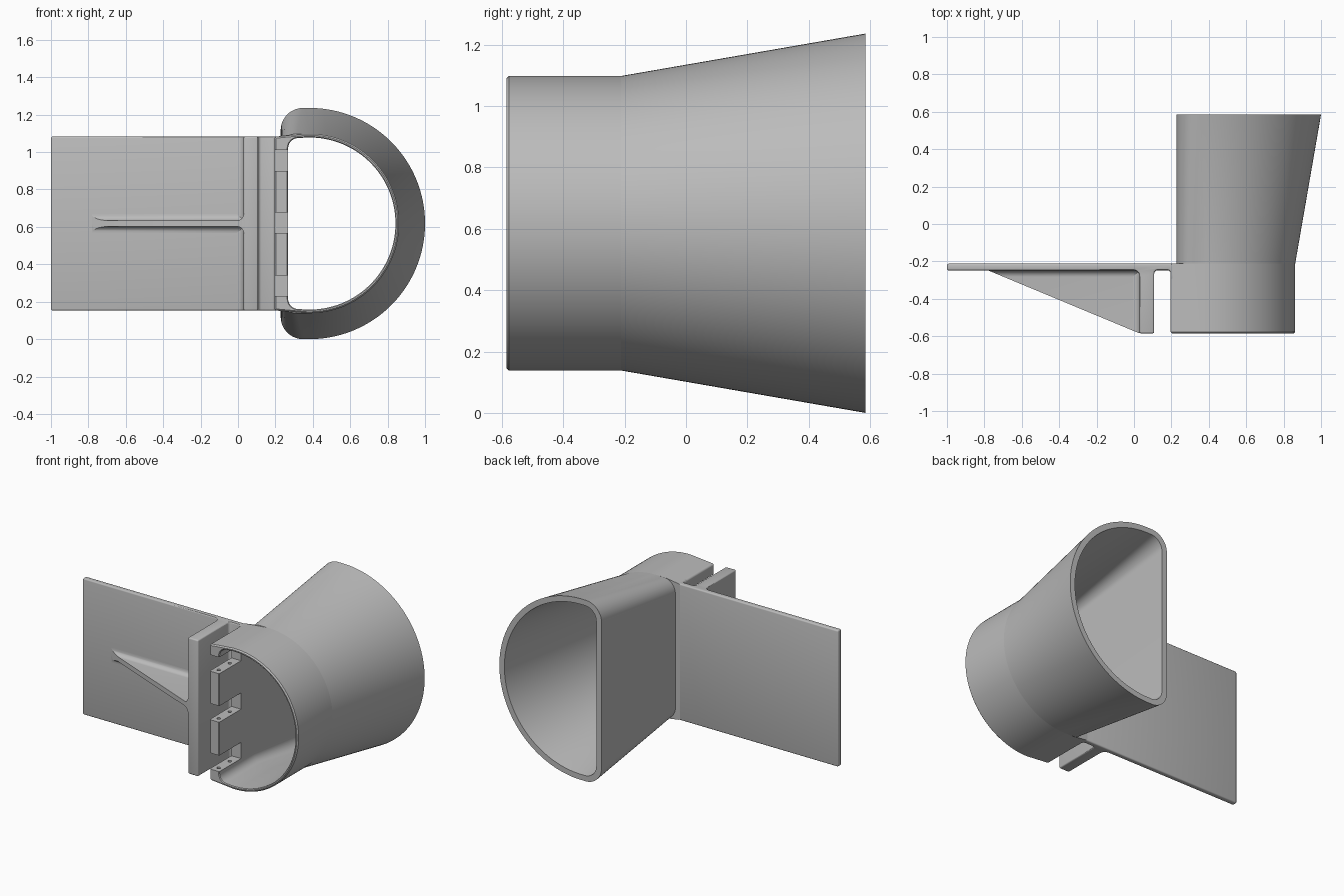
import bpy, bmesh, math
from mathutils import Vector

if "Cube" in bpy.data.objects:
    bpy.data.objects.remove(bpy.data.objects["Cube"])

ZC = 0.618          # height of the tube axis
FRONT, MID, BACK = -0.585, -0.212, 0.585

grey = bpy.data.materials.new("grey plastic")
grey.diffuse_color = (0.5, 0.5, 0.5, 1)
grey.use_nodes = True
grey.node_tree.nodes["Principled BSDF"].inputs["Base Color"].default_value = grey.diffuse_color


def make(name, bm):
    bmesh.ops.recalc_face_normals(bm, faces=bm.faces)
    me = bpy.data.meshes.new(name)
    bm.to_mesh(me)
    bm.free()
    ob = bpy.data.objects.new(name, me)
    bpy.context.collection.objects.link(ob)
    me.materials.append(grey)
    return ob


def apply_mod(ob, kind, **settings):
    mod = ob.modifiers.new(kind.lower(), kind)
    for key, value in settings.items():
        setattr(mod, key, value)
    bpy.context.view_layer.objects.active = ob
    bpy.ops.object.modifier_apply(modifier=mod.name)


def arc(cx, cy, r, a0, a1, n):
    return [(cx + r * math.cos(math.radians(a0 + (a1 - a0) * i / n)),
             cy + r * math.sin(math.radians(a0 + (a1 - a0) * i / n))) for i in range(n + 1)]


def rounded_d(y, x0, radius, half, r):
    """D section: big arc to the right, flat wall at x0 with rounded corners."""
    top = arc(0.382, 0, radius, 0, 92, 40) + arc(x0 + r, half - r, r, 92, 180, 10)
    pts = top + [(x, -z) for x, z in reversed(top[1:])]
    return [Vector((x, y, ZC + z)) for x, z in pts]


def prism(bm, pts, to3d, a, b):
    """Extrude a 2D outline between a and b; to3d maps (u, v, w) to space."""
    lo = [bm.verts.new(to3d(u, v, a)) for u, v in pts]
    hi = [bm.verts.new(to3d(u, v, b)) for u, v in pts]
    bm.faces.new(lo)
    bm.faces.new(hi)
    for i in range(len(pts)):
        j = (i + 1) % len(pts)
        bm.faces.new((lo[i], lo[j], hi[j], hi[i]))


# Tube: straight collar in front, flared funnel behind, open at both ends
rings = [
    rounded_d(FRONT, 0.203, 0.472, 0.457, 0.006),
    rounded_d(FRONT + 0.008, 0.195, 0.48, 0.465, 0.014),
    rounded_d(MID, 0.195, 0.48, 0.465, 0.014),
    rounded_d(MID + 0.001, 0.228, 0.48, 0.48, 0.09),
    rounded_d(BACK, 0.228, 0.618, 0.618, 0.12),
    rounded_d(BACK, 0.268, 0.58, 0.58, 0.085),
    rounded_d(MID, 0.268, 0.46, 0.457, 0.055),
    rounded_d(FRONT + 0.005, 0.268, 0.46, 0.457, 0.055),
    rounded_d(FRONT, 0.263, 0.465, 0.462, 0.06),
]
bm = bmesh.new()
loops = [[bm.verts.new(p) for p in ring] for ring in rings]
count = len(rings[0])
for k, loop in enumerate(loops):
    nxt = loops[(k + 1) % len(loops)]
    for i in range(count):
        j = (i + 1) % count
        bm.faces.new((loop[i], loop[j], nxt[j], nxt[i]))
bmesh.ops.remove_doubles(bm, verts=bm.verts, dist=0.0001)
tube = make("flared_tube", bm)

# Notches between the hinge fingers, and pin holes down through the fingers
bm = bmesh.new()
for z0, z1 in ((0.23, 0.34), (0.567, 0.678), (0.898, 1.01)):
    prism(bm, [(0.15, -0.7), (0.31, -0.7), (0.31, -0.35), (0.15, -0.35)],
          lambda u, v, w: (u, v, w), z0, z1)
notches = make("notch_cutter", bm)
bm = bmesh.new()
for y in (-0.54, -0.42):
    prism(bm, arc(0.232, y, 0.012, 0, 337.5, 15), lambda u, v, w: (u, v, w), 0.19, 1.045)
holes = make("pin_hole_cutter", bm)
for cutter in (notches, holes):
    apply_mod(tube, 'BOOLEAN', object=cutter, operation='DIFFERENCE', solver='EXACT')
    bpy.data.objects.remove(cutter)

# Bracket: wide mounting plate, upright clamp flange and web to the collar
outline = [(-1, MID), (-1, -0.248)]
outline += arc(-0.005, -0.283, 0.035, 90, 0, 6)
outline += [(0.03, FRONT), (0.108, FRONT)]
outline += arc(0.126, -0.266, 0.018, 180, 90, 5)
outline += arc(0.179, -0.266, 0.018, 90, 0, 5)
outline += [(0.197, -0.3), (0.23, -0.3), (0.23, MID)]
bm = bmesh.new()
prism(bm, outline, lambda u, v, w: (u, v, w), ZC - 0.465, ZC + 0.465)
bracket = make("mounting_bracket", bm)
apply_mod(bracket, 'BEVEL', width=0.009, segments=3, limit_method='ANGLE',
          angle_limit=math.radians(40))

# Gusset rib with filleted roots, sliced along its slope
R, T = 0.035, 0.016
half = [(T + R, -0.24)] + [(z, y) for z, y in arc(T + R, -0.248 - R, R, 90, 180, 8)]
bm = bmesh.new()
root = half + [(T, -0.6)]
prism(bm, root + [(-z, y) for z, y in reversed(root)],
      lambda u, v, w: (w, v, ZC + u), -0.85, 0.05)
half = [(0.04, T + R)] + arc(0.03 - R, T + R, R, 0, -90, 8)
prism(bm, half + [(x, -z) for x, z in reversed(half)],
      lambda u, v, w: (u, w, ZC + v), -0.6, -0.24)
slope = Vector((0.03, FRONT, 0)) - Vector((-0.78, -0.248, 0))
for co, no in (((0.03, FRONT, 0), (slope.y, -slope.x, 0)), ((0, FRONT + 0.002, 0), (0, -1, 0))):
    cut = bmesh.ops.bisect_plane(bm, geom=bm.verts[:] + bm.edges[:] + bm.faces[:],
                                 plane_co=co, plane_no=no, clear_outer=True)
    edges = [e for e in cut["geom_cut"] if isinstance(e, bmesh.types.BMEdge)]
    bmesh.ops.holes_fill(bm, edges=edges, sides=0)
make("gusset_rib", bm)

# Smooth the curves, keep the edges crisp
for ob in bpy.context.collection.objects:
    ob.select_set(True)
bpy.context.view_layer.objects.active = tube
bpy.ops.object.shade_smooth_by_angle(angle=math.radians(30))
